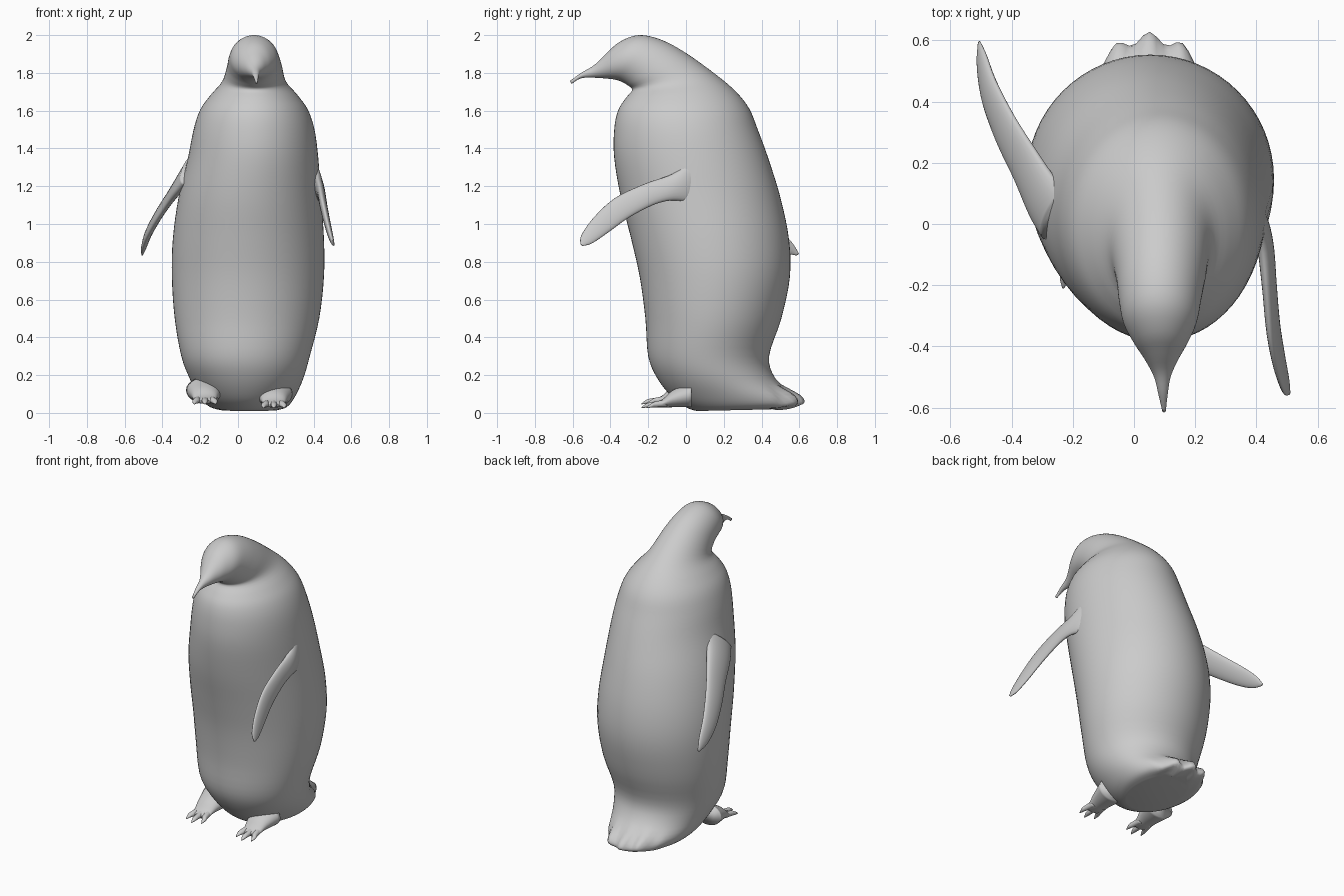
import bpy, bmesh
from math import sin, cos, pi
from mathutils import Vector as V

SEG = 40


def spline(rows, steps):
    """Resample rows of numbers with a Catmull-Rom spline."""
    out = []
    n = len(rows)
    for i in range(n - 1):
        p0, p1, p2, p3 = (rows[max(i - 1, 0)], rows[i], rows[i + 1], rows[min(i + 2, n - 1)])
        for s in range(steps):
            t = s / steps
            out.append([0.5 * (2 * b + (c - a) * t + (2 * a - 5 * b + 4 * c - d) * t * t
                               + (3 * b - a - 3 * c + d) * t ** 3)
                        for a, b, c, d in zip(p0, p1, p2, p3)])
    out.append(list(rows[-1]))
    return out


def loft(name, sections, seg=SEG, tweak=None):
    """Skin elliptical sections, each given as centre and two half axes."""
    bm = bmesh.new()
    rings = [[bm.verts.new(c + a * cos(2 * pi * k / seg) + b * sin(2 * pi * k / seg))
              for k in range(seg)] for c, a, b in sections]
    for r, q in zip(rings, rings[1:]):
        for k in range(seg):
            j = (k + 1) % seg
            bm.faces.new((r[k], r[j], q[j], q[k]))
    for r in (rings[0], rings[-1]):
        bm.faces.new(r)
    if tweak:
        for v in bm.verts:
            tweak(v.co)
    bmesh.ops.recalc_face_normals(bm, faces=bm.faces)
    me = bpy.data.meshes.new(name)
    bm.to_mesh(me)
    bm.free()
    for p in me.polygons:
        p.use_smooth = True
    ob = bpy.data.objects.new(name, me)
    bpy.context.collection.objects.link(ob)
    return ob


# Body and head: front y, z / back y, z / left x, right x of each tilted ring
torso = [
    (.06, .01, .50, .02, -.09, .21),
    (.01, .025, .585, .04, -.15, .26),
    (-.07, .08, .575, .085, -.205, .30),
    (-.15, .18, .475, .18, -.255, .345),
    (-.20, .30, .44, .30, -.30, .38),
    (-.215, .50, .505, .50, -.335, .43),
    (-.245, .72, .55, .72, -.35, .455),
    (-.29, .92, .545, .92, -.345, .455),
    (-.345, 1.14, .50, 1.14, -.315, .44),
    (-.38, 1.35, .435, 1.35, -.265, .425),
    (-.38, 1.50, .38, 1.50, -.235, .405),
]
head = [
    (-.36, 1.60, .335, 1.61, -.20, .37),
    (-.32, 1.665, .265, 1.70, -.145, .315),
    (-.285, 1.71, .16, 1.79, -.085, .255),
    (-.31, 1.735, .0, 1.905, -.06, .235),
    (-.345, 1.755, -.13, 1.975, -.05, .22),
    (-.38, 1.765, -.25, 2.0, -.035, .205),
    (-.42, 1.77, -.35, 1.965, .0, .175),
    (-.46, 1.773, -.42, 1.905, .035, .145),
    (-.51, 1.775, -.485, 1.842, .065, .12),
    (-.56, 1.77, -.555, 1.80, .08, .11),
    (-.605, 1.742, -.615, 1.757, .092, .104),
]


def body_section(r):
    f, b = V((0, r[0], r[1])), V((0, r[2], r[3]))
    c = (f + b) / 2
    c.x = (r[4] + r[5]) / 2
    return c, (b - f) / 2, V(((r[5] - r[4]) / 2, 0, 0))


def tail_ripple(co):
    # wavy feather edge along the low back rim
    if co.z < .16 and co.y > .42:
        w = min((co.y - .42) / .1, 1) * min((.16 - co.z) / .08, 1)
        co.y += .018 * w * (1 + cos((co.x - .05) * 58))
        co.z += .008 * w * cos((co.x - .05) * 58)


loft("body", [body_section(r) for r in spline(torso + head, 4)], 64, tail_ripple)


# Flippers: centre xyz, half chord xyz, half thickness
def flipper(name, rows):
    rs = spline(rows, 5)
    secs = []
    for i, r in enumerate(rs):
        c, a = V(r[:3]), V(r[3:6])
        tan = V(rs[min(i + 1, len(rs) - 1)][:3]) - V(rs[max(i - 1, 0)][:3])
        secs.append((c, a, a.cross(tan).normalized() * r[6]))
    loft(name, secs, 24)


flipper("right_flipper", [
    (.385, .06, 1.25, -.01, .01, .15, .03),
    (.41, .0, 1.23, -.012, .012, .11, .03),
    (.43, -.08, 1.195, -.012, .012, .072, .026),
    (.442, -.20, 1.155, -.01, -.018, .058, .022),
    (.455, -.34, 1.085, -.01, -.035, .053, .02),
    (.475, -.45, .995, -.008, -.038, .04, .017),
    (.495, -.525, .92, -.005, -.028, .022, .012),
    (.507, -.553, .889, -.001, -.006, .005, .004),
])
flipper("left_flipper", [
    (-.255, .03, 1.29, .035, .08, .075, .04),
    (-.30, .09, 1.225, .032, .07, .065, .034),
    (-.36, .20, 1.14, .026, .058, .053, .026),
    (-.42, .31, 1.05, .022, .05, .048, .023),
    (-.472, .43, .955, .016, .042, .04, .02),
    (-.497, .53, .88, .01, .028, .026, .014),
    (-.506, .592, .838, .002, .006, .005, .004),
])

# Feet: an instep with three clawed toes each
for side, cx, dz in (("left", -.175, .01), ("right", .19, -.01)):
    instep = [(cx, .03, .11, .10, .07), (cx, -.07, .085, .072, .045),
              (cx, -.12, .062, .06, .024), (cx, -.16, .052, .055, .012)]
    loft(side + "_foot", [(V((x, y, z + dz)), V((w, 0, 0)), V((0, 0, h)))
                          for x, y, z, w, h in spline(instep, 4)], 24)
    for i, d in enumerate((-1, 0, 1)):
        end = -.235 + .025 * abs(d)
        toe = [(cx + d * .035, -.10, .062, .02, .02),
               (cx + d * .045, -.16, .055, .018, .016),
               (cx + d * .052, end + .03, .05, .015, .012),
               (cx + d * .056, end, .038, .003, .003)]
        loft(f"{side}_toe_{i + 1}", [(V((x, y, z + dz)), V((w, 0, 0)), V((0, 0, h)))
                                     for x, y, z, w, h in spline(toe, 4)], 14)
